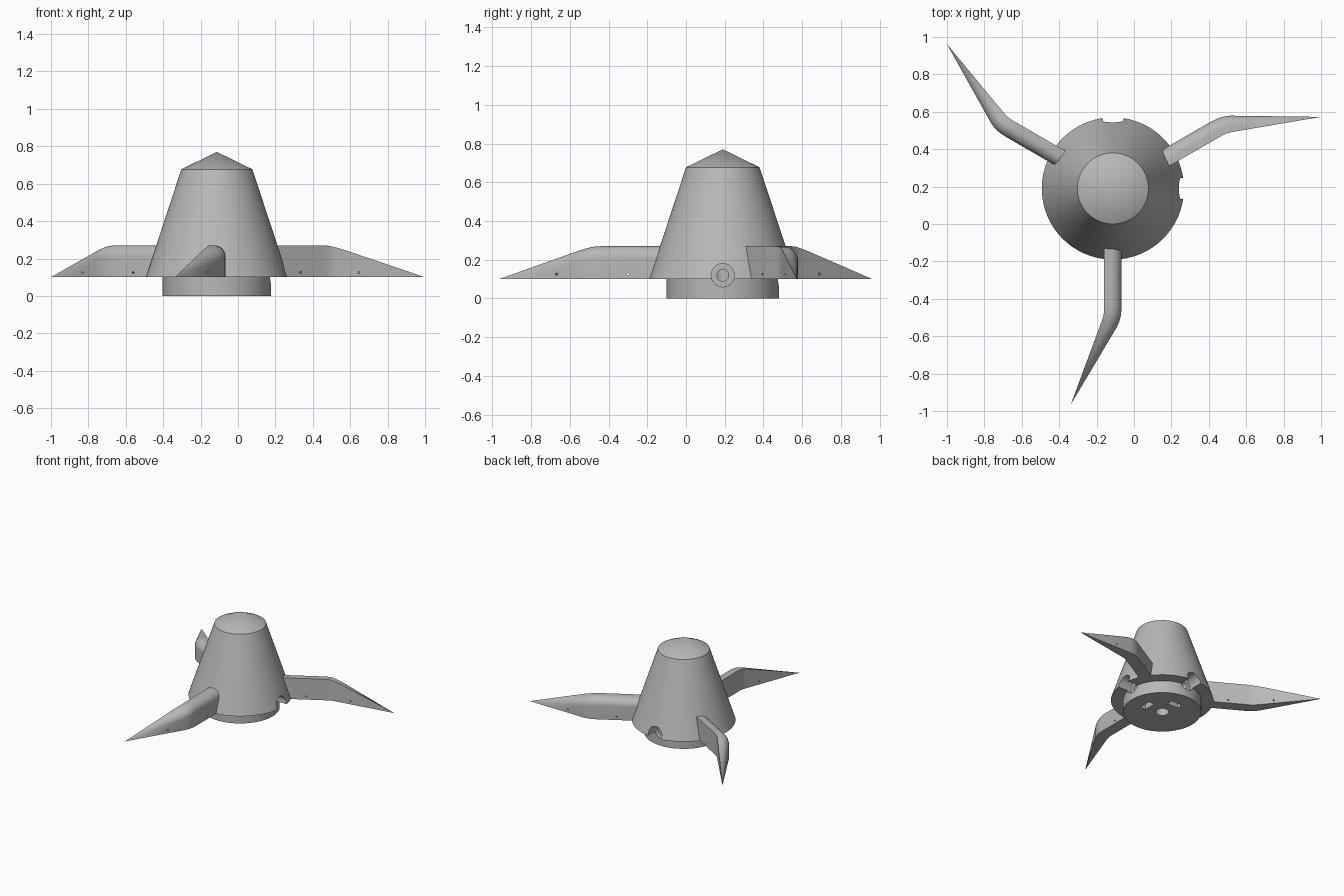
import bpy, bmesh, math
from mathutils import Matrix, Vector

if "Cube" in bpy.data.objects:
    bpy.data.objects.remove(bpy.data.objects["Cube"], do_unlink=True)

CENTRE = Vector((-0.113, 0.19, 0))

grey = bpy.data.materials.new("plain grey")
grey.use_nodes = True
grey.diffuse_color = (0.48, 0.48, 0.48, 1)
grey.node_tree.nodes["Principled BSDF"].inputs["Base Color"].default_value = grey.diffuse_color


def make_object(name, bm):
    bmesh.ops.recalc_face_normals(bm, faces=bm.faces[:])
    mesh = bpy.data.meshes.new(name)
    bm.to_mesh(mesh)
    bm.free()
    mesh.materials.append(grey)
    ob = bpy.data.objects.new(name, mesh)
    bpy.context.collection.objects.link(ob)
    return ob


def rod(name, start, end, radius, sides=32):
    """Cylinder between two points."""
    a, b = Vector(start), Vector(end)
    turn = (b - a).to_track_quat('Z', 'Y').to_matrix().to_4x4()
    bm = bmesh.new()
    bmesh.ops.create_cone(bm, cap_ends=True, segments=sides, radius1=radius, radius2=radius,
                          depth=(b - a).length, matrix=Matrix.Translation((a + b) / 2) @ turn)
    return make_object(name, bm)


def box(name, centre, size):
    bm = bmesh.new()
    bmesh.ops.create_cube(bm, size=1, matrix=Matrix.Translation(centre) @ Matrix.Diagonal((*size, 1)))
    return make_object(name, bm)


def activate(ob):
    bpy.ops.object.select_all(action='DESELECT')
    ob.select_set(True)
    bpy.context.view_layer.objects.active = ob


def carve(ob, cutters):
    activate(ob)
    for cutter in cutters:
        cutter.hide_render = True
        mod = ob.modifiers.new("cut", 'BOOLEAN')
        mod.operation, mod.solver, mod.object = 'DIFFERENCE', 'EXACT', cutter
        bpy.ops.object.modifier_apply(modifier=mod.name)
        bpy.data.objects.remove(cutter, do_unlink=True)


def finish(ob, angle):
    ob.location = CENTRE
    activate(ob)
    bpy.ops.object.shade_smooth_by_angle(angle=math.radians(angle))


# Body: plug, tapered hub and pointed cap turned in one profile
bm = bmesh.new()
SIDES = 96
profile = [(0.29, 0), (0.29, 0.1), (0.38, 0.1), (0.19, 0.677)]
rings = []
for r, z in profile:
    rings.append([bm.verts.new((r * math.cos(math.tau * i / SIDES), r * math.sin(math.tau * i / SIDES), z))
                  for i in range(SIDES)])
for low, high in zip(rings, rings[1:]):
    for i in range(SIDES):
        j = (i + 1) % SIDES
        bm.faces.new((low[i], low[j], high[j], high[i]))
bm.faces.new(rings[0])
tip = bm.verts.new((0, 0, 0.77))
for i in range(SIDES):
    bm.faces.new((rings[-1][i], rings[-1][(i + 1) % SIDES], tip))
body = make_object("hub_body", bm)

# Shaft bore, then two bolt recesses with bolt holes and nut slots
cutters = [rod("shaft_bore", (0, 0, -0.1), (0, 0, 0.4), 0.05)]
for side, out in (("left", Vector((1, 0, 0))), ("back", Vector((0, 1, 0)))):
    up = Vector((0, 0, 0.12))
    cutters.append(rod(side + "_bolt_recess", out * 0.25 + up, out * 0.5 + up, 0.06))
    cutters.append(rod(side + "_bolt_hole", up, out * 0.3 + up, 0.03))
    across = Vector((out.y, out.x, 0))
    size = out * 0.05 + across * 0.1 + Vector((0, 0, 0.36))
    cutters.append(box(side + "_nut_slot", out * 0.145, size))
carve(body, cutters)
finish(body, 25)


def blade_section(y, left, right, top):
    """Outline across a blade: flat with one rounded upper edge."""
    width, height = right - left, top - 0.1
    rx, rz = width * 0.62, height * 0.36
    points = [(left, 0.1), (right, 0.1)]
    for k in range(9):
        a = math.pi / 2 * k / 8
        points.append((right - rx + rx * math.cos(a), top - rz + rz * math.sin(a)))
    points.append((left, top))
    return [(x, y, z) for x, z in points]


# Swept blades: y, left edge, right edge, top
STATIONS = [(-0.31, -0.047, 0.047, 0.27), (-0.62, -0.047, 0.047, 0.27),
            (-0.65, -0.047, 0.046, 0.269), (-0.68, -0.05, 0.043, 0.265),
            (-0.71, -0.06, 0.035, 0.257), (-0.74, -0.071, 0.022, 0.248)]
for n, name in enumerate(("front_blade", "left_blade", "right_blade")):
    bm = bmesh.new()
    loops = [[bm.verts.new(p) for p in blade_section(*s)] for s in STATIONS]
    count = len(loops[0])
    for a, b in zip(loops, loops[1:]):
        for i in range(count):
            j = (i + 1) % count
            bm.faces.new((a[i], a[j], b[j], b[i]))
    bm.faces.new(loops[0])
    point = bm.verts.new((-0.225, -1.155, 0.1))
    for i in range(count):
        bm.faces.new((loops[-1][i], loops[-1][(i + 1) % count], point))
    blade = make_object(name, bm)
    # Pin holes through the root and the swept part
    carve(blade, [rod("root_pin_hole", (-0.1, -0.49, 0.125), (0.1, -0.49, 0.125), 0.006, 12),
                  rod("tip_pin_hole", (-0.16, -0.78, 0.125), (0.01, -0.9, 0.125), 0.006, 12)])
    blade.data.transform(Matrix.Rotation(math.tau * n / 3, 4, 'Z'))
    finish(blade, 30)
